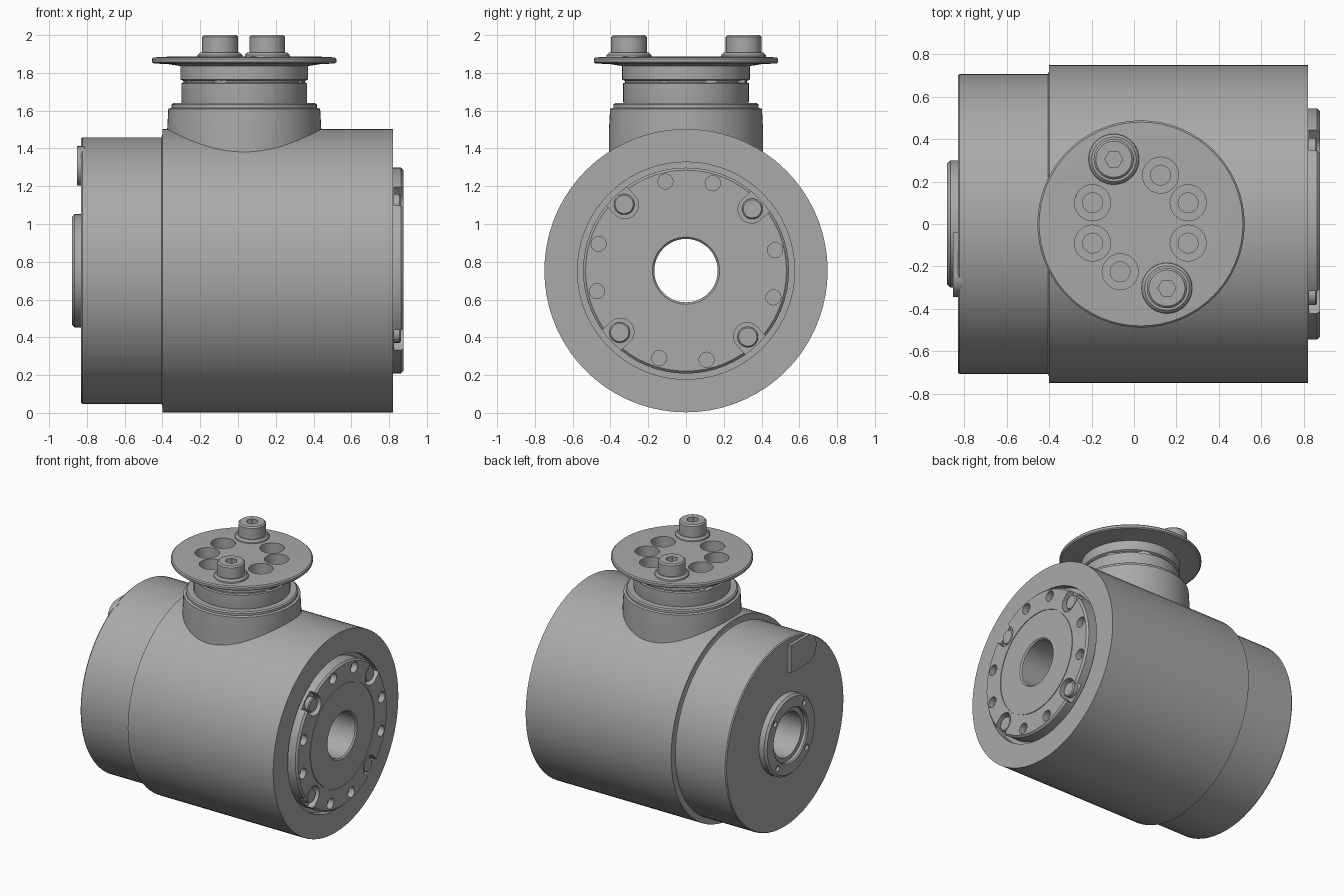
import bpy, bmesh, math
from mathutils import Matrix, Vector

if "Cube" in bpy.data.objects:
    bpy.data.objects.remove(bpy.data.objects["Cube"])

grey = bpy.data.materials.new("machined_grey")
grey.diffuse_color = (0.40, 0.40, 0.40, 1)
grey.use_nodes = True
grey.node_tree.nodes["Principled BSDF"].inputs["Base Color"].default_value = grey.diffuse_color

AXIS_Z = 0.753                      # height of the horizontal axis
NECK_X = 0.033                      # position of the vertical axis
ALONG_X = Matrix.Translation((0, 0, AXIS_Z)) @ Matrix(
    ((0, 0, 1, 0), (1, 0, 0, 0), (0, 1, 0, 0), (0, 0, 0, 1)))   # local x,y,z -> y,z,x
UP = Matrix.Translation((NECK_X, 0, 0))


def finish(bm, name, matrix):
    bmesh.ops.recalc_face_normals(bm, faces=bm.faces)
    me = bpy.data.meshes.new(name)
    bm.to_mesh(me)
    bm.free()
    me.transform(matrix)
    me.materials.append(grey)
    ob = bpy.data.objects.new(name, me)
    bpy.context.collection.objects.link(ob)
    return ob


def lathe(name, profile, matrix, n=64, ring=False):
    """Turn (radius, height) points; ring joins the profile into a tube."""
    bm = bmesh.new()
    rows = [[bm.verts.new((r * math.cos(a), r * math.sin(a), h))
             for a in (2 * math.pi * i / n for i in range(n))] for r, h in profile]
    pairs = list(zip(rows, rows[1:])) + ([(rows[-1], rows[0])] if ring else [])
    for a, b in pairs:
        for i in range(n):
            j = (i + 1) % n
            bm.faces.new((a[i], a[j], b[j], b[i]))
    if not ring:
        bm.faces.new(rows[0])
        bm.faces.new(rows[-1])
    return finish(bm, name, matrix)


def rod(name, r, h0, h1, x, y, matrix, n=24):
    return lathe(name, [(r, h0), (r, h1)], matrix @ Matrix.Translation((x, y, 0)), n)


def prism(name, pts, h0, h1, matrix):
    bm = bmesh.new()
    lo, hi = ([bm.verts.new((x, y, h)) for x, y in pts] for h in (h0, h1))
    bm.faces.new(lo)
    bm.faces.new(hi)
    for i in range(len(pts)):
        j = (i + 1) % len(pts)
        bm.faces.new((lo[i], lo[j], hi[j], hi[i]))
    return finish(bm, name, matrix)


def cut(ob, cutters):
    bpy.context.view_layer.objects.active = ob
    for c in cutters:
        m = ob.modifiers.new("cut", 'BOOLEAN')
        m.operation, m.solver, m.object = 'DIFFERENCE', 'EXACT', c
        bpy.ops.object.modifier_apply(modifier=m.name)
        bpy.data.objects.remove(c)


def polar(r, deg):
    return r * math.cos(math.radians(deg)), r * math.sin(math.radians(deg))


# Main housing with narrower rear cap, through bore and groove round the front plate
lathe("housing", [
    (0.168, -0.82), (0.70, -0.83), (0.706, -0.822), (0.706, -0.405), (0.72, -0.40),
    (0.75, -0.40), (0.75, 0.82), (0.575, 0.82), (0.575, 0.77), (0.168, 0.77)],
    ALONG_X, 72, True)

# Front plate: thin ring groove, eight bolt holes and four open notches
plate = lathe("front_plate", [
    (0.168, 0.76), (0.545, 0.76), (0.545, 0.862), (0.532, 0.875), (0.386, 0.875),
    (0.386, 0.870), (0.380, 0.870), (0.380, 0.875), (0.178, 0.875), (0.168, 0.865)],
    ALONG_X, 64, True)
cutters = []
for k in range(12):
    ang = 13 + 30 * k
    if k % 3 == 1:
        arc = [polar(0.072, 90 + 15 * i) for i in range(13)]
        pts = [(x + 0.475, y) for x, y in arc] + [(0.62, -0.072), (0.62, 0.072)]
        cutters.append(prism("notch_cutter", pts, 0.825, 0.95,
                             ALONG_X @ Matrix.Rotation(math.radians(ang), 4, 'Z')))
    else:
        cutters.append(rod("hole_cutter", 0.04, 0.83, 0.95, *polar(0.484, ang), ALONG_X, 16))
cut(plate, cutters)
for k in range(4):
    x, y = polar(0.48, 43 + 90 * k)
    lathe("plate_bolt", [(0.055, 0.80), (0.055, 0.855), (0.048, 0.862)],
          ALONG_X @ Matrix.Translation((x, y, 0)), 20)

# Rear hub with stepped bore and four small screw holes
hub = lathe("rear_hub", [
    (0.168, -0.80), (0.168, -0.85), (0.20, -0.85), (0.20, -0.872), (0.208, -0.88),
    (0.285, -0.88), (0.30, -0.865), (0.30, -0.80)], ALONG_X, 48, True)
cut(hub, [rod("screw_cutter", 0.022, -0.95, -0.86, *polar(0.247, 40 + 90 * k), ALONG_X, 12)
          for k in range(4)])

# Rounded tab near the top of the rear face
tab = [(-0.04, 0.45), (-0.04, 0.66)] + [
    (-0.24 + x, 0.555 + y) for x, y in (polar(0.105, 90 + 15 * i) for i in range(13))]
prism("rear_tab", tab, -0.853, -0.81, ALONG_X)

# Neck: collar, rim and grooved stem
pit_spots = [(-0.228, 0.10), (-0.228, -0.09), (-0.098, -0.225),
             (0.092, 0.23), (0.222, 0.10), (0.222, -0.09)]
lathe("neck_collar", [(0.408, 1.25), (0.408, 1.50), (0.402, 1.61), (0.385, 1.615),
                      (0.385, 1.632), (0.375, 1.64), (0.30, 1.64)], UP)
stem = lathe("neck_stem", [(0.325, 1.60), (0.333, 1.65), (0.333, 1.745), (0.322, 1.75),
                           (0.322, 1.757), (0.338, 1.765), (0.338, 1.86)], UP)
cut(stem, [rod("pit_cutter", 0.085, 1.74, 1.95, x, y, UP) for x, y in pit_spots]
    + [rod("bolt_hole_cutter", 0.047, 1.66, 1.95, x, y, UP, 20) for x, y in pit_spots])

# Top flange pierced by six round pockets
flange = lathe("top_flange", [(0.33, 1.835), (0.40, 1.846), (0.48, 1.85), (0.488, 1.857),
                              (0.488, 1.874), (0.48, 1.882), (0.40, 1.886)], UP)
cut(flange, [rod("pocket_cutter", 0.085, 1.75, 1.95, x, y, UP) for x, y in pit_spots])

# Two socket screws standing on the flange
for x, y in ((-0.128, 0.305), (0.122, -0.302)):
    lathe("screw_boss", [(0.122, 1.87), (0.118, 1.895), (0.105, 1.908)],
          UP @ Matrix.Translation((x, y, 0)), 32)
    screw = lathe("socket_screw", [(0.095, 1.89), (0.095, 1.99), (0.085, 2.0)],
                  UP @ Matrix.Translation((x, y, 0)), 32)
    cut(screw, [rod("hex_cutter", 0.042, 1.94, 2.05, x, y, UP, 6)])

# Smooth the turned surfaces, keep machined edges crisp
for ob in bpy.context.scene.objects:
    ob.select_set(True)
    bpy.context.view_layer.objects.active = ob
bpy.ops.object.shade_smooth_by_angle(angle=math.radians(30))
